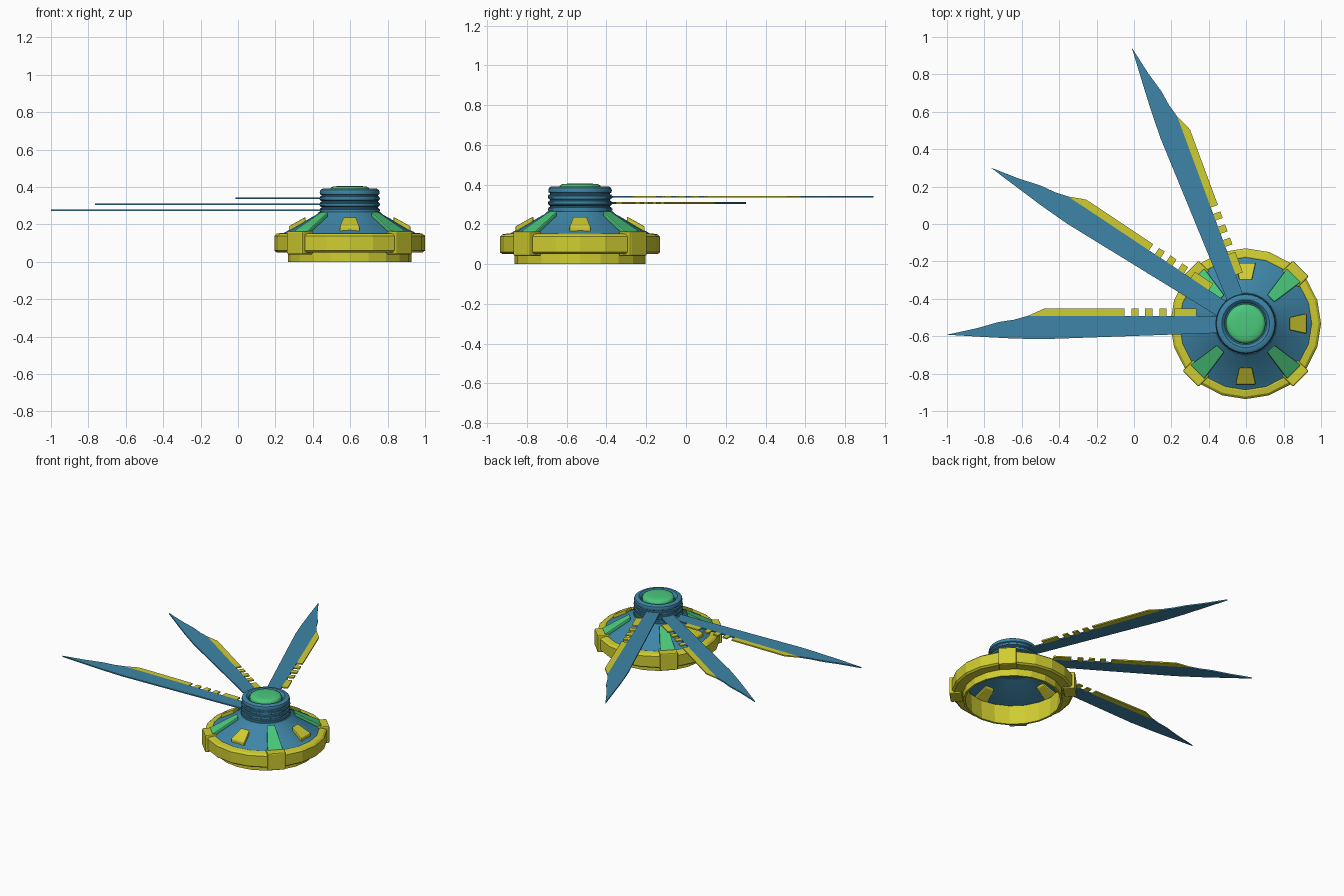
import bpy, bmesh, math
from mathutils import Matrix, Vector

if "Cube" in bpy.data.objects:
    bpy.data.objects.remove(bpy.data.objects["Cube"])

HUB = Vector((0.597, -0.533, 0))


def material(name, rgb):
    m = bpy.data.materials.new(name)
    m.diffuse_color = (*rgb, 1)
    m.use_nodes = True
    m.node_tree.nodes["Principled BSDF"].inputs["Base Color"].default_value = m.diffuse_color
    return m


BLUE = material("steel blue", (0.048, 0.235, 0.385))
YELLOW = material("yellow", (0.63, 0.61, 0.03))
GREEN = material("green", (0.07, 0.58, 0.20))


def finish(name, bm, mat, angle=0.0, bevel=0.0, smooth=None):
    """Turn a bmesh (built around the hub axis) into a placed object."""
    bmesh.ops.recalc_face_normals(bm, faces=bm.faces[:])
    me = bpy.data.meshes.new(name)
    bm.to_mesh(me)
    bm.free()
    me.materials.append(mat)
    ob = bpy.data.objects.new(name, me)
    bpy.context.collection.objects.link(ob)
    ob.matrix_world = Matrix.Translation(HUB) @ Matrix.Rotation(math.radians(angle), 4, 'Z')
    if bevel:
        b = ob.modifiers.new("bevel", 'BEVEL')
        b.width = bevel
        b.segments = 2
    if smooth:
        bpy.ops.object.select_all(action='DESELECT')
        ob.select_set(True)
        bpy.context.view_layer.objects.active = ob
        bpy.ops.object.shade_smooth_by_angle(angle=math.radians(smooth))
    return ob


def lathe(name, profile, mat, sides, closed=False, smooth=None):
    """Spin (radius, z) points about the hub axis."""
    bm = bmesh.new()
    rings = []
    for r, z in profile:
        if r == 0:
            rings.append([bm.verts.new((0, 0, z))] * sides)
        else:
            rings.append([bm.verts.new((r * math.cos(2 * math.pi * i / sides),
                                        r * math.sin(2 * math.pi * i / sides), z))
                          for i in range(sides)])
    pairs = list(zip(rings, rings[1:])) + ([(rings[-1], rings[0])] if closed else [])
    for a, b in pairs:
        for i in range(sides):
            j = (i + 1) % sides
            bm.faces.new(list(dict.fromkeys((a[i], a[j], b[j], b[i]))))
    return finish(name, bm, mat, smooth=smooth)


def slab(name, sections, mat, angle, bevel):
    """Hexahedron from two sections (radius, half width, z low, z high)."""
    bm = bmesh.new()
    for r, w, lo, hi in sections:
        for y, z in ((-w, lo), (w, lo), (w, hi), (-w, hi)):
            bm.verts.new((r, y, z))
    bmesh.ops.convex_hull(bm, input=bm.verts[:])
    bmesh.ops.dissolve_limit(bm, angle_limit=0.02, verts=bm.verts[:], edges=bm.edges[:])
    finish(name, bm, mat, angle, bevel)


def plate(name, outline, z, mat, angle, thick):
    """Flat outline extruded about height z."""
    bm = bmesh.new()
    f = bm.faces.new([bm.verts.new((u, v, z - thick / 2)) for u, v in outline])
    ext = bmesh.ops.extrude_face_region(bm, geom=[f])
    for v in ext["geom"]:
        if isinstance(v, bmesh.types.BMVert):
            v.co.z += thick
    finish(name, bm, mat, angle)


def cone_z(r):
    return 0.15 + (0.36 - r) * 0.115 / 0.205


# Base ring: narrow foot, wide band
lathe("base_ring", [(0.315, 0), (0.33, 0), (0.33, 0.05), (0.39, 0.05), (0.403, 0.06),
                    (0.403, 0.138), (0.39, 0.15), (0.36, 0.155), (0.325, 0.145)],
      YELLOW, 20, closed=True)

# Sloped hollow body
lathe("cone_body", [(0.365, 0.147), (0.175, cone_z(0.175)), (0.165, 0.266), (0.12, 0.266),
                    (0.12, 0.25), (0.165, 0.245), (0.34, 0.147)], BLUE, 20, closed=True, smooth=30)

# Neck with a groove at each blade, and rounded lip on top
neck = [(0, 0.245), (0.15, 0.245), (0.15, 0.262)]
for zc in (0.275, 0.307, 0.339):
    neck += [(0.158, zc - 0.010), (0.158, zc - 0.006), (0.162, zc - 0.005), (0.162, zc + 0.005),
             (0.158, zc + 0.006), (0.158, zc + 0.010), (0.151, zc + 0.013), (0.151, zc + 0.018)]
neck += [(0.158, 0.361), (0.160, 0.372), (0.156, 0.384), (0.145, 0.391), (0.128, 0.391),
         (0.118, 0.384), (0.112, 0.370), (0, 0.370)]
lathe("neck", neck, BLUE, 32, smooth=35)

# Green button on top
lathe("top_button", [(0.106, 0.365), (0.106, 0.385), (0.101, 0.396), (0.09, 0.402),
                     (0.06, 0.405), (0, 0.406)], GREEN, 32, smooth=50)

# Clamps and green windows on the diagonals, yellow blocks between
for k in range(4):
    diag = 45 + 90 * k
    slab(f"ring_clamp_{k}", [(0.335, 0.06, 0.04, 0.165), (0.417, 0.06, 0.04, 0.165)],
         YELLOW, diag, 0.008)
    slab(f"green_window_{k}", [(0.19, 0.027, cone_z(0.19) - 0.005, cone_z(0.19) + 0.022),
                               (0.365, 0.052, cone_z(0.365) - 0.005, cone_z(0.365) + 0.022)],
         GREEN, diag, 0.006)
    slab(f"yellow_block_{k}", [(0.235, 0.034, cone_z(0.235) - 0.03, cone_z(0.235) + 0.02),
                               (0.325, 0.054, cone_z(0.325) - 0.03, cone_z(0.325) + 0.02)],
         YELLOW, 90 * k, 0.006)

# Three fanned blades with yellow spine and teeth (outline: u outward, v to the side)
BLADE = [(0.10, -0.041), (1.167, -0.041), (1.24, -0.021), (1.32, -0.009), (1.44, 0.025),
         (1.597, 0.059), (1.40, 0.071), (1.25, 0.079), (1.09, 0.083), (0.16, 0.050), (0.10, 0.048)]
SPINE = [(0.647, -0.041), (0.647, -0.081), (1.077, -0.081), (1.167, -0.041)]
TEETH = [(0.263, 0.380), (0.423, 0.461), (0.497, 0.537), (0.573, 0.610)]
for k, (z, turn) in enumerate(((0.275, 0), (0.307, -33.6), (0.339, -69.7))):
    ang = 180 + turn
    plate(f"blade_{k}", BLADE, z, BLUE, ang, 0.009)
    plate(f"blade_spine_{k}", SPINE, z, YELLOW, ang, 0.009)
    for t, (a, b) in enumerate(TEETH):
        plate(f"blade_tooth_{k}_{t}", [(a, -0.041), (a, -0.081), (b, -0.081), (b, -0.041)],
              z, YELLOW, ang, 0.009)
